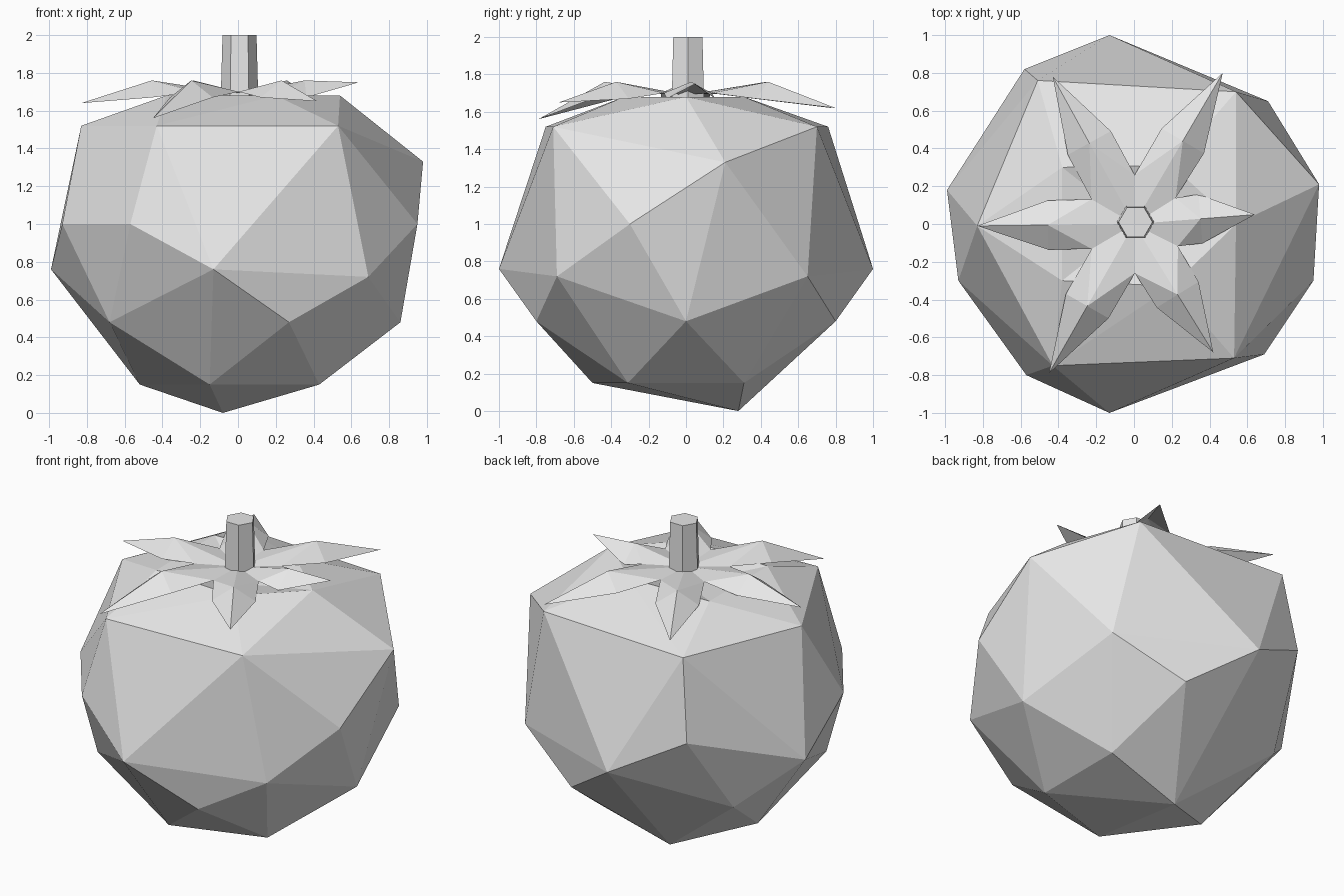
import bpy, bmesh
from math import radians, cos, sin, atan2, hypot, pi
from mathutils import Vector

cube = bpy.data.objects.get("Cube")
if cube:
    bpy.data.objects.remove(cube)

grey = bpy.data.materials.new("plain_grey")
grey.use_nodes = True
grey.diffuse_color = (0.8, 0.8, 0.8, 1)
grey.node_tree.nodes["Principled BSDF"].inputs["Base Color"].default_value = (0.8, 0.8, 0.8, 1)


def finish(name, bm):
    bmesh.ops.recalc_face_normals(bm, faces=bm.faces)
    mesh = bpy.data.meshes.new(name)
    bm.to_mesh(mesh)
    bm.free()
    mesh.materials.append(grey)
    obj = bpy.data.objects.new(name, mesh)
    bpy.context.collection.objects.link(obj)
    return obj


# Faceted fruit: height of each level, then its (x, y) corners
levels = [
    (0.00, [(-.08, .28)]),
    (0.15, [(-.52, 0), (-.15, -.5), (.43, -.31), (.43, .31)]),
    (0.48, [(-.68, -.48), (-.68, .48), (.27, -.8), (.27, .8), (.86, 0)]),
    (0.72, [(.69, -.69), (.71, .65)]),
    (0.76, [(-.99, .18), (-.13, -1), (-.13, 1)]),
    (1.00, [(-.57, -.8), (-.93, -.3), (.95, -.3), (-.58, .82)]),
    (1.33, [(.98, .21)]),
    (1.52, [(-.83, -.01), (-.43, -.75), (.53, -.71), (.54, .7), (-.51, .76)]),
    (1.68, [(.54, 0), (.2, -.33), (-.38, -.3), (-.38, .3), (.2, .31)]),
]
bm = bmesh.new()
for z, corners in levels:
    for x, y in corners:
        bm.verts.new((x, y, z))
bmesh.ops.convex_hull(bm, input=bm.verts)
# Hollow under the leaves
top = [f for f in bm.faces if all(v.co.z > 1.67 for v in f.verts)]
lid = bmesh.ops.dissolve_faces(bm, faces=top)["region"]
pit = bmesh.ops.poke(bm, faces=lid)["verts"][0]
pit.co = (0, 0, 1.58)
finish("fruit_body", bm)

# Leaf crown: tip of each leaf, counterclockwise from the right
tips = [Vector(t) for t in [
    (.64, .05, 1.75), (.47, .8, 1.62), (-.43, .78, 1.62),
    (-.83, -.01, 1.64), (-.45, -.79, 1.56), (.42, -.68, 1.65)]]
bm = bmesh.new()
hub = bm.verts.new((0, 0, 1.69))


def notch_between(a, b):
    mid = a.xy.normalized() + b.xy.normalized()
    mid = mid.normalized() * 0.26
    return bm.verts.new((mid.x, mid.y, 1.70))


notches = [notch_between(t, tips[(i + 1) % 6]) for i, t in enumerate(tips)]
for i, tip in enumerate(tips):
    out = tip.xy.normalized()
    side = Vector((-out.y, out.x))
    reach = tip.xy.length * 0.55

    def point(along, across, z):
        p = out * along + side * across
        return bm.verts.new((p.x, p.y, z))

    ridge = point(reach, 0, 1.76)
    end = bm.verts.new(tip)
    for notch, sign in ((notches[i], 1), (notches[i - 1], -1)):
        wing = point(reach, sign * 0.13, 1.67)
        for ring in ((hub, ridge, notch), (notch, ridge, wing), (wing, ridge, end)):
            bm.faces.new(ring if sign > 0 else ring[::-1])
finish("leaf_crown", bm)

# Stem
bm = bmesh.new()
bmesh.ops.create_cone(bm, cap_ends=True, segments=6, radius1=0.1, radius2=0.09, depth=0.36)
for v in bm.verts:
    a = atan2(v.co.y, v.co.x) + radians(30)
    r = hypot(v.co.x, v.co.y)
    v.co = (r * cos(a) + 0.008, r * sin(a) + 0.01, v.co.z + 1.82)
finish("stem", bm)
